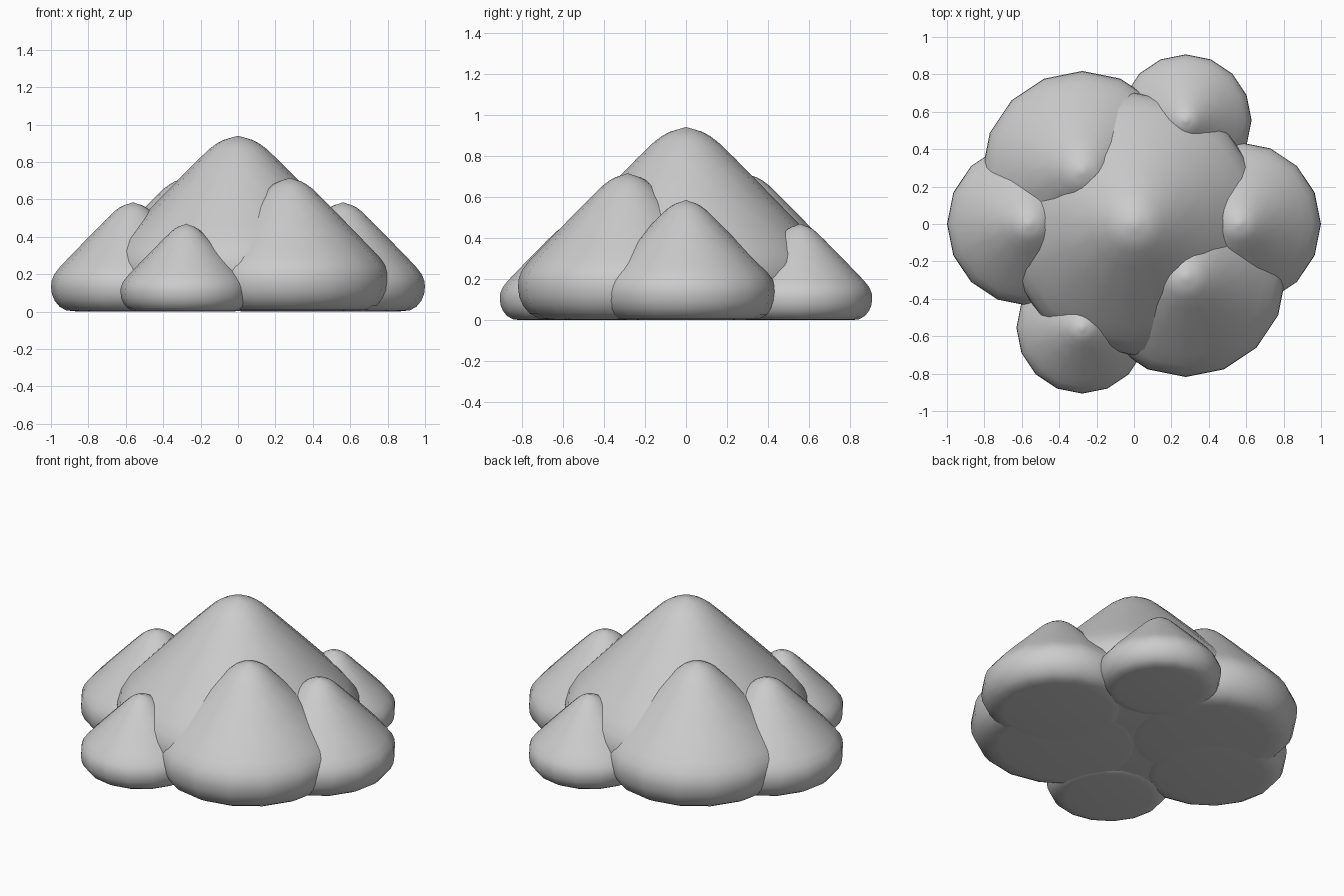
import bpy, bmesh
from math import sin, cos, pi

if "Cube" in bpy.data.objects:
    bpy.data.objects.remove(bpy.data.objects["Cube"])

SIDES = 16
# Rounded cone profile (radius, height) as a fraction of the heap's height
PROFILE = [(0.035, 0.997), (0.085, 0.982), (0.125, 0.960), (0.165, 0.930),
           (0.25, 0.848), (0.42, 0.675), (0.59, 0.50), (0.67, 0.415),
           (0.72, 0.35), (0.743, 0.29), (0.748, 0.235), (0.74, 0.17),
           (0.715, 0.11), (0.67, 0.055), (0.61, 0.022), (0.52, 0.013)]


def heap(name, x, y, height):
    """Lathe one soft-edged cone."""
    bm = bmesh.new()
    rings = []
    for r, z in PROFILE:
        rings.append([bm.verts.new((r * height * cos(2 * pi * i / SIDES),
                                    r * height * sin(2 * pi * i / SIDES),
                                    z * height - 0.006)) for i in range(SIDES)])
    tip = bm.verts.new((0, 0, height))
    base = bm.verts.new((0, 0, 0.012 * height - 0.0055))
    for a, b in zip(rings, rings[1:]):
        for i in range(SIDES):
            j = (i + 1) % SIDES
            bm.faces.new((a[i], b[i], b[j], a[j]))
    for i in range(SIDES):
        j = (i + 1) % SIDES
        bm.faces.new((tip, rings[0][i], rings[0][j]))
        bm.faces.new((base, rings[-1][j], rings[-1][i]))
    for f in bm.faces:
        f.smooth = True
    mesh = bpy.data.meshes.new(name)
    bm.to_mesh(mesh)
    bm.free()
    ob = bpy.data.objects.new(name, mesh)
    ob.location = (x, y, 0)
    bpy.context.collection.objects.link(ob)


# Central heap
heap("main_heap", 0, 0, 0.94)

# Opposite pairs of side heaps (half-turn symmetry)
for name, x, y, h in [("large_heap", 0.277, -0.283, 0.715),
                      ("medium_heap", 0.562, 0.0, 0.585),
                      ("small_heap", -0.277, -0.555, 0.47)]:
    heap(name + "_a", x, y, h)
    heap(name + "_b", -x, -y, h)
